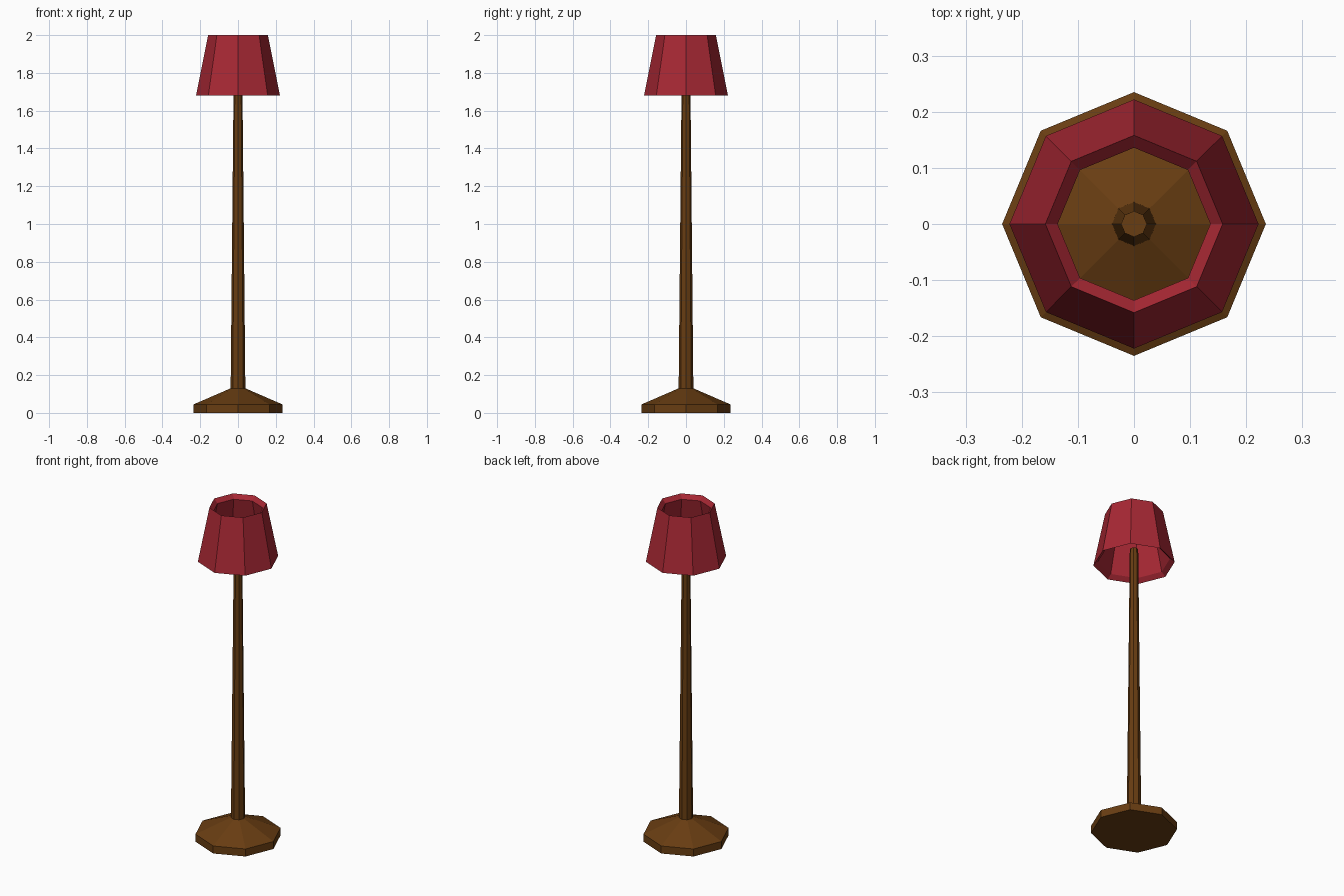
import bpy, math

if "Cube" in bpy.data.objects:
    bpy.data.objects.remove(bpy.data.objects["Cube"])


def material(name, rgb):
    m = bpy.data.materials.new(name)
    m.diffuse_color = (*rgb, 1)
    m.use_nodes = True
    m.node_tree.nodes["Principled BSDF"].inputs["Base Color"].default_value = m.diffuse_color
    return m


wood = material("brown wood", (0.14, 0.047, 0.006))
fabric = material("red fabric", (0.39, 0.021, 0.034))
N = 8


def lathe(name, profile, mat, closed=False):
    """Octagonal turned part from (radius, z) points; open profiles get end caps."""
    verts = [(r * math.cos(2 * math.pi * i / N), r * math.sin(2 * math.pi * i / N), z)
             for r, z in profile for i in range(N)]
    k = len(profile)
    faces = []
    for j in range(k if closed else k - 1):
        a, b = j * N, ((j + 1) % k) * N
        for i in range(N):
            n = (i + 1) % N
            faces.append((a + i, a + n, b + n, b + i))
    if not closed:
        faces.append(tuple(reversed(range(N))))
        faces.append(tuple(range((k - 1) * N, k * N)))
    me = bpy.data.meshes.new(name)
    me.from_pydata(verts, [], faces)
    me.materials.append(mat)
    ob = bpy.data.objects.new(name, me)
    bpy.context.collection.objects.link(ob)
    return ob


# Foot and tapered pole in one piece
lathe("base_and_pole", [(0.235, 0), (0.235, 0.045), (0.039, 0.13), (0.023, 1.77)], wood)

# Hollow shade with bevelled lips at both rims
lathe("lamp_shade", [(0.222, 1.68), (0.158, 2.0), (0.136, 1.975), (0.197, 1.703)],
      fabric, closed=True)
